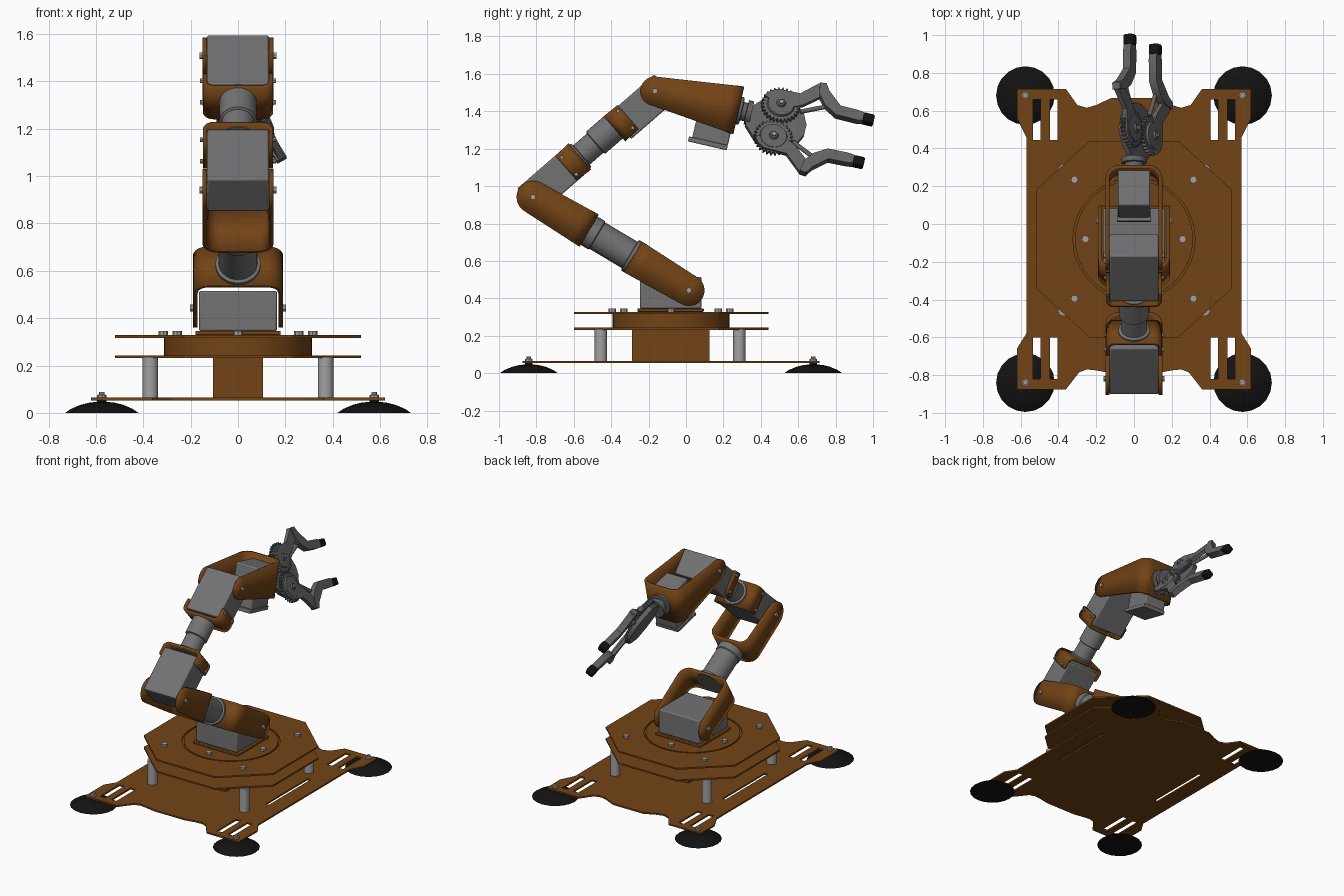
import bpy, bmesh
from math import sin, cos, pi, radians, sqrt
from mathutils import Matrix, Vector

if "Cube" in bpy.data.objects:
    bpy.data.objects.remove(bpy.data.objects["Cube"])


def material(name, c):
    m = bpy.data.materials.new(name)
    m.diffuse_color = (*c, 1)
    m.use_nodes = True
    m.node_tree.nodes["Principled BSDF"].inputs["Base Color"].default_value = m.diffuse_color
    return m


BROWN = material("brown", (0.17, 0.057, 0.008))
GREY = material("grey", (0.17, 0.17, 0.175))
DARK = material("gripper grey", (0.125, 0.125, 0.13))
LIGHT = material("light grey", (0.36, 0.36, 0.36))
BLACK = material("black", (0.006, 0.006, 0.006))
ID = Matrix.Identity(4)


def T(x, y, z):
    return Matrix.Translation((x, y, z))


def RX(deg):
    return Matrix.Rotation(radians(deg), 4, 'X')


ALONG_Y = RX(-90)
ALONG_X = Matrix.Rotation(pi / 2, 4, 'Y')


def finish(name, bm, M, mat, bevel=0, thick=0):
    me = bpy.data.meshes.new(name)
    bmesh.ops.recalc_face_normals(bm, faces=bm.faces)
    bm.to_mesh(me)
    bm.free()
    ob = bpy.data.objects.new(name, me)
    bpy.context.collection.objects.link(ob)
    ob.matrix_world = M
    me.materials.append(mat)
    bpy.ops.object.select_all(action='DESELECT')
    bpy.context.view_layer.objects.active = ob
    ob.select_set(True)
    bpy.ops.object.shade_smooth_by_angle(angle=radians(35))
    if thick:
        s = ob.modifiers.new("thickness", 'SOLIDIFY')
        s.thickness, s.offset = thick, 0
    if bevel:
        b = ob.modifiers.new("bevel", 'BEVEL')
        b.width, b.segments = bevel, 2
    return ob


def box(name, M, lo, hi, mat, bevel=0.008):
    bm = bmesh.new()
    bmesh.ops.create_cube(bm, size=1)
    lo, hi = Vector(lo), Vector(hi)
    for v in bm.verts:
        v.co = Vector([(lo[i] + hi[i]) / 2 + v.co[i] * (hi[i] - lo[i]) for i in range(3)])
    return finish(name, bm, M, mat, bevel)


def lathe(name, M, prof, mat, seg=32):
    """Turn a (radius, height) profile about local z."""
    bm = bmesh.new()
    vs = [bm.verts.new((r, 0, z)) for r, z in prof]
    es = [bm.edges.new(p) for p in zip(vs, vs[1:])]
    bmesh.ops.spin(bm, geom=vs + es, cent=(0, 0, 0), axis=(0, 0, 1), dvec=(0, 0, 0),
                   angle=2 * pi, steps=seg)
    bmesh.ops.remove_doubles(bm, verts=bm.verts, dist=1e-5)
    return finish(name, bm, M, mat)


def cyl(name, M, r, z0, z1, mat, seg=24):
    return lathe(name, M, [(0, z0), (r, z0), (r, z1), (0, z1)], mat, seg)


def plate(name, M, loops, z0, z1, mat):
    """Flat plate from an outline plus hole loops."""
    cu = bpy.data.curves.new(name, 'CURVE')
    cu.dimensions, cu.fill_mode, cu.extrude = '2D', 'BOTH', (z1 - z0) / 2
    for loop in loops:
        sp = cu.splines.new('POLY')
        sp.points.add(len(loop) - 1)
        for p, (x, y) in zip(sp.points, loop):
            p.co = (x, y, 0, 1)
        sp.use_cyclic_u = True
    tmp = bpy.data.objects.new(name + " outline", cu)
    bpy.context.collection.objects.link(tmp)
    bpy.context.view_layer.update()
    me = bpy.data.meshes.new_from_object(tmp.evaluated_get(bpy.context.evaluated_depsgraph_get()))
    bpy.data.objects.remove(tmp)
    bm = bmesh.new()
    bm.from_mesh(me)
    bmesh.ops.remove_doubles(bm, verts=bm.verts, dist=1e-5)
    return finish(name, bm, M @ T(0, 0, (z0 + z1) / 2), mat)


def circle(r, n=48, cy=0):
    return [(r * cos(2 * pi * i / n), cy + r * sin(2 * pi * i / n)) for i in range(n)]


def bracket(name, M, w, length, h0, h1, corner=0.06, thick=0.02, tip=True):
    """U-shaped strap: arms run along local y, base across at y = length."""
    w -= thick / 2
    half = [(w, -h0 * cos(t * pi / 16)) for t in range(8)] if tip else []
    half += [(w, (length - corner) * i / 4) for i in range(5)]
    half += [(w - corner + corner * cos(t * pi / 12), length - corner + corner * sin(t * pi / 12))
             for t in range(1, 7)]
    path = half + [(-x, y) for x, y in reversed(half)]
    bm = bmesh.new()
    rows = []
    for x, y in path:
        h = h0 + (h1 - h0) * y / length if y >= 0 else max(sqrt(h0 * h0 - y * y), 0.15 * h0)
        rows.append([bm.verts.new((x, y, s * h)) for s in (-1, 1)])
    for a, b in zip(rows, rows[1:]):
        bm.faces.new((a[0], a[1], b[1], b[0]))
    return finish(name, bm, M, BROWN, thick=thick)


def side_bolts(name, M, w, y=0, z=0, r=0.015):
    cyl(name, M @ T(0, y, z) @ ALONG_X, r, w - 0.02, w + 0.012, LIGHT, 8)
    cyl(name, M @ T(0, y, z) @ ALONG_X, r, -w - 0.012, -w + 0.02, LIGHT, 8)


# Base plate with slots
edge = [(.12, .667), (.2, .63), (.25, .615), (.3, .63), (.36, .715), (.62, .715), (.62, .56),
        (.57, .46), (.57, -.58), (.62, -.66), (.62, -.875), (.36, -.875), (.29, -.785),
        (.25, -.77), (.2, -.775), (.12, -.79)]
loops = [edge + [(-x, y) for x, y in reversed(edge)]]
for s in (-1, 1):
    for x, y0, y1, w in ((.515, .445, .66, .02), (.425, .445, .66, .02), (.515, -.82, -.6, .02),
                         (.425, -.82, -.6, .02), (.44, -.29, .19, .013)):
        x *= s
        loops.append([(x - w, y0), (x + w, y0), (x + w, y1), (x - w, y1)])
plate("base_plate", ID, loops, .053, .064, BROWN)

# Suction feet, their bolts, and standoffs
for sx in (-1, 1):
    for y in (.68, -.84):
        lathe("suction_foot", T(sx * .575, y, 0),
              [(0, 0), (.155, 0), (.13, .017), (.09, .034), (.05, .044), (.02, .046), (.02, .055), (0, .055)],
              BLACK, 20)
        lathe("foot_bolt", T(sx * .575, y, 0),
              [(0, .06), (.02, .06), (.02, .075), (.012, .078), (.012, .088), (0, .088)], LIGHT, 8)
    for y in (-.455, .285):
        cyl("standoff", T(sx * .37, y, 0), .033, .064, .235, LIGHT)

# Turntable: motor housing, two octagonal plates, disc and bolts
box("base_housing", ID, (-.105, -.29, .06), (.105, .125, .24), BROWN, 0)
C = T(0, -.08, 0)
octo = [(.235, .52), (.52, .26), (.52, -.26), (.235, -.52)]
octo += [(-x, y) for x, y in reversed(octo)]
plate("lower_octagon", C, [octo], .232, .243, BROWN)
plate("upper_octagon", C, [octo, circle(.323)], .317, .328, BROWN)
cyl("turntable_disc", C, .312, .24, .328, BROWN, 48)
bolts = [(x, y) for x in (-.315, .315) for y in (-.315, .315)]
for x, y in bolts + [(.257, 0), (-.257, 0), (0, .252), (0, -.252)]:
    cyl("turntable_bolt", C @ T(x, y, 0), .02, .325, .345, LIGHT, 8)
box("turret_plate", C, (-.18, -.18, .328), (.18, .175, .346), BROWN, .004)
box("shoulder_motor", C, (-.165, -.167, .345), (.165, .162, .515), GREY)

# Arm frames: local y runs along each link
A, B, W = (0, .016, .443), (0, -.818, .941), (0, -.166, 1.508)
UP = T(*A) @ RX(149.2)
DOWN = T(*B) @ RX(-30.8)
FORE = T(*B) @ RX(41)
HAND = T(*W) @ RX(-13)

# Upper arm
bracket("shoulder_bracket", UP, .19, .34, .083, .095)
side_bolts("shoulder_bolt", UP, .19)
lathe("upper_arm_tube", UP @ ALONG_Y,
      [(0, .33), (.095, .33), (.095, .365), (.082, .37), (.082, .57), (.088, .575), (.088, .64), (0, .64)], GREY)
bracket("elbow_bracket", DOWN, .15, .34, .088, .1)
side_bolts("elbow_bolt", DOWN, .15)

# Forearm
box("elbow_motor", FORE, (-.13, -.035, -.09), (.13, .29, .09), GREY)
bracket("forearm_lower_collar", FORE @ T(0, .235, 0), .148, .088, .085, .092, .035, .018, False)
lathe("forearm_tube", FORE @ ALONG_Y,
      [(0, .31), (.083, .31), (.083, .34), (.068, .345), (.068, .44), (.078, .445), (.078, .59), (0, .59)], GREY)
bracket("forearm_upper_collar", FORE @ T(0, .665, -.01) @ RX(180), .148, .088, .085, .088, .035, .018, False)
box("wrist_motor", FORE, (-.13, .6, -.11), (.13, .92, .07), GREY)
for z in (-.06, .06):
    side_bolts("collar_bolt", FORE, .148, .255, z, .01)
    side_bolts("collar_bolt", FORE, .148, .645, z - .01, .01)

# Hand bracket, hand motor and neck
bracket("hand_bracket", HAND, .15, .45, .078, .13)
side_bolts("wrist_bolt", HAND, .15)
box("hand_motor", HAND, (-.085, .25, -.2), (.085, .445, .09), GREY)
box("hand_motor_cap", HAND, (-.09, .232, -.222), (.09, .445, -.195), GREY, .004)
lathe("gripper_neck", HAND @ ALONG_Y,
      [(0, .45), (.075, .45), (.075, .475), (.05, .478), (.05, .5), (.066, .502), (.066, .53), (0, .53)], DARK)

# Gripper: local x forward, y across the jaws, z out of the jaw plane, rolled 30 degrees
GRIP = HAND @ Matrix(((0, -.5, .866, 0), (1, 0, 0, 0), (0, .866, .5, 0), (0, 0, 0, 1))) @ T(0, -.03, .01)
palm = [(.51, .05), (.575, .125), (.66, .17), (.75, .14), (.8, .1), (.83, .03)]
plate("palm", GRIP, [palm + [(x, -y) for x, y in reversed(palm)]], -.025, .005, DARK)
link = [(.575, .13), (.60, .165), (.64, .187), (.76, .19), (.85, .28), (.89, .278), (.905, .24), (.86, .19),
        (.79, .125), (.70, .08)]
finger = [(.85, .278), (.885, .282), (.91, .24), (.985, .168), (1.09, .165), (1.15, .152),
          (1.15, .118), (1.09, .105), (.97, .108), (.90, .155), (.86, .21)]
teeth = []
for i in range(28):
    for k, r in ((0, .09), (.25, .104), (.5, .104), (.75, .09)):
        a = 2 * pi * (i + k) / 28
        teeth.append((r * cos(a), r * sin(a)))
for s in (1, -1):
    side = "upper" if s > 0 else "lower"
    plate(side + "_gear", GRIP @ T(.672, s * .102, 0), [teeth], .005, .03, DARK)
    lathe(side + "_gear_hub", GRIP @ T(.672, s * .102, 0),
          [(0, .03), (.075, .03), (.07, .042), (.025, .044), (.02, .055), (0, .055)], DARK, 20)
    cyl(side + "_gear_bolt", GRIP @ T(.672, s * .102, 0), .012, .05, .064, LIGHT, 8)
    plate(side + "_drive_link", GRIP, [[(x, s * y) for x, y in link]], .012, .04, DARK)
    plate(side + "_finger", GRIP, [[(x, s * y) for x, y in finger]], .002, .048, DARK)
    box(side + "_fingertip", GRIP, (1.115, s * .135 - .026, -.004), (1.176, s * .135 + .026, .054), BLACK, .01)
    p, q = Vector((.78, s * .095, .01)), Vector((.925, s * .17, .01))
    rod = GRIP @ Matrix.Translation(p) @ (q - p).to_track_quat('Z', 'Y').to_matrix().to_4x4()
    cyl(side + "_rod", rod, .012, 0, (q - p).length, DARK, 12)
